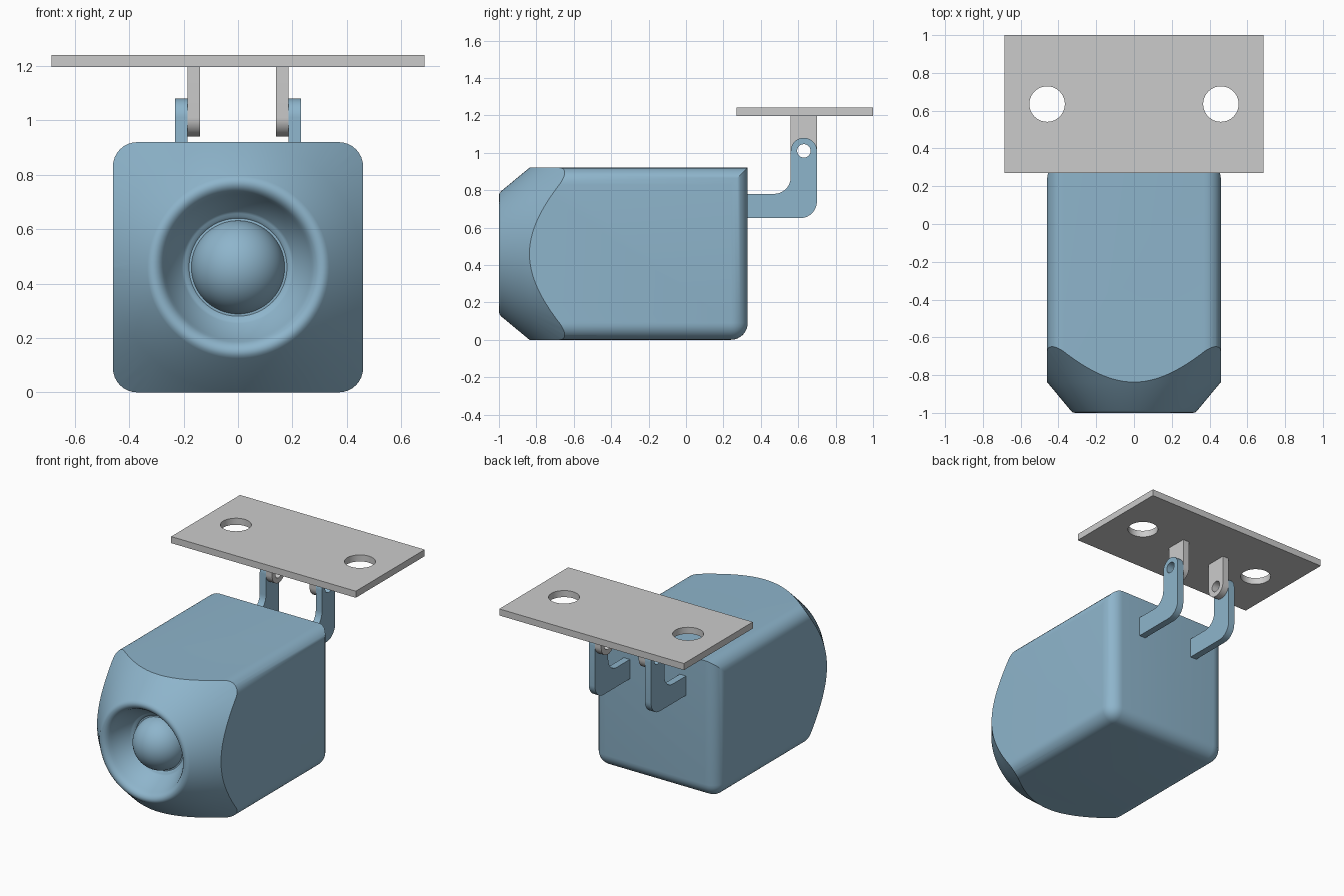
import bpy, bmesh
from math import cos, sin, pi, radians
from mathutils import Matrix, Vector

if "Cube" in bpy.data.objects:
    bpy.data.objects.remove(bpy.data.objects["Cube"])

blue = bpy.data.materials.new("housing_blue")
blue.diffuse_color = (0.27, 0.46, 0.60, 1)
blue.use_nodes = True
blue.node_tree.nodes["Principled BSDF"].inputs["Base Color"].default_value = blue.diffuse_color
ZC = 0.46


def arc(cx, cy, r, a0, a1, n=10):
    return [(cx + r * cos(radians(a0 + (a1 - a0) * i / n)),
             cy + r * sin(radians(a0 + (a1 - a0) * i / n))) for i in range(n + 1)]


def circle(cx, cy, r, n=40):
    return arc(cx, cy, r, 0, 360 * (n - 1) / n, n - 1)


def add_mesh(name, bm):
    bmesh.ops.recalc_face_normals(bm, faces=bm.faces)
    me = bpy.data.meshes.new(name)
    bm.to_mesh(me)
    bm.free()
    ob = bpy.data.objects.new(name, me)
    bpy.context.collection.objects.link(ob)
    return ob


def smooth(ob, angle=30):
    bpy.ops.object.select_all(action='DESELECT')
    bpy.context.view_layer.objects.active = ob
    ob.select_set(True)
    bpy.ops.object.shade_smooth_by_angle(angle=radians(angle))


def flat_part(name, outlines, thickness, matrix, material=None):
    """Extruded sheet; outlines after the first become holes."""
    cu = bpy.data.curves.new(name, 'CURVE')
    cu.dimensions = '2D'
    cu.fill_mode = 'BOTH'
    cu.extrude = thickness / 2
    for pts in outlines:
        sp = cu.splines.new('POLY')
        sp.points.add(len(pts) - 1)
        for p, (u, v) in zip(sp.points, pts):
            p.co = (u, v, 0, 1)
        sp.use_cyclic_u = True
    tmp = bpy.data.objects.new(name + "_outline", cu)
    bpy.context.collection.objects.link(tmp)
    dg = bpy.context.evaluated_depsgraph_get()
    me = bpy.data.meshes.new_from_object(tmp.evaluated_get(dg))
    bpy.data.objects.remove(tmp)
    bm = bmesh.new()
    bm.from_mesh(me)
    bmesh.ops.remove_doubles(bm, verts=bm.verts, dist=1e-5)
    bm.transform(matrix)
    ob = add_mesh(name, bm)
    ob.data.materials.clear()
    if material:
        ob.data.materials.append(material)
    smooth(ob)
    return ob


# housing block: all edges rounded except the front ones and the top back one
bm = bmesh.new()
bmesh.ops.create_cube(bm, size=1)
for v in bm.verts:
    v.co = Vector((v.co.x * 0.92, (v.co.y + 0.5) * 1.43 - 1.1, (v.co.z + 0.5) * 0.92))


def is_rounded(e):
    a, b = (v.co for v in e.verts)
    along_y = abs(a.y - b.y) > 0.5
    back = a.y > 0.3 and b.y > 0.3
    return along_y or (back and not (a.z > 0.9 and b.z > 0.9))


bmesh.ops.bevel(bm, geom=[e for e in bm.edges if is_rounded(e)], offset=0.09,
                segments=8, profile=0.5, affect='EDGES', clamp_overlap=False)
housing = add_mesh("camera_housing", bm)
housing.data.materials.append(blue)

# turned front: lens dome, bowl, rounded rim and cone, as (radius, y)
dome = [(0.172 * sin(radians(a)), -0.818 - 0.172 * cos(radians(a))) for a in range(0, 86, 5)]
profile = dome + [(0.18, -0.832), (0.188, -0.84), (0.197, -0.843), (0.206, -0.85),
                  (0.268, -0.955), (0.275, -0.974), (0.286, -0.989), (0.299, -0.998),
                  (0.312, -1.0), (0.324, -0.997), (0.335, -0.988),
                  (0.46, -0.837), (0.80, -0.42), (0.80, 1.0), (0, 1.0)]
bm = bmesh.new()
vs = [bm.verts.new((r, y, ZC)) for r, y in profile]
es = [bm.edges.new(p) for p in zip(vs, vs[1:])]
bmesh.ops.spin(bm, geom=vs + es, cent=(0, 0, ZC), axis=(0, 1, 0), angle=2 * pi, steps=96)
bmesh.ops.remove_doubles(bm, verts=bm.verts, dist=1e-5)
turned = add_mesh("front_cutter", bm)
turned.data.materials.append(blue)
turned.hide_render = True

mod = housing.modifiers.new("turned_front", 'BOOLEAN')
mod.operation = 'INTERSECT'
mod.solver = 'EXACT'
mod.object = turned
bpy.context.view_layer.objects.active = housing
bpy.ops.object.modifier_apply(modifier=mod.name)
bpy.data.objects.remove(turned)
smooth(housing, 28)

# ceiling plate with two screw holes
flat_part("mounting_plate",
          [[(-0.685, 0.27), (0.685, 0.27), (0.685, 1.0), (-0.685, 1.0)],
           circle(-0.46, 0.635, 0.094), circle(0.46, 0.635, 0.094)],
          0.044, Matrix.Translation((0, 0, 1.219)))

# hinge lugs and L-shaped arms, drawn in (y, z)
lug = [(0.70, 1.20), (0.56, 1.20)] + arc(0.63, 1.01, 0.07, 180, 360, 20)
arm = ([(0.31, 0.65)] + arc(0.61, 0.74, 0.09, -90, 0) + arc(0.63, 1.01, 0.07, 0, 180, 20)
       + arc(0.47, 0.87, 0.09, 0, -90) + [(0.31, 0.78)])
pin_hole = circle(0.63, 1.01, 0.036, 28)
turn = Matrix.Rotation(pi / 2, 4, 'Z') @ Matrix.Rotation(pi / 2, 4, 'X')
for side, s in (("left", -1), ("right", 1)):
    flat_part("hinge_lug_" + side, [lug, pin_hole], 0.046,
              Matrix.Translation((s * 0.162, 0, 0)) @ turn)
    flat_part("hinge_arm_" + side, [arm, pin_hole], 0.046,
              Matrix.Translation((s * 0.208, 0, 0)) @ turn, blue)
